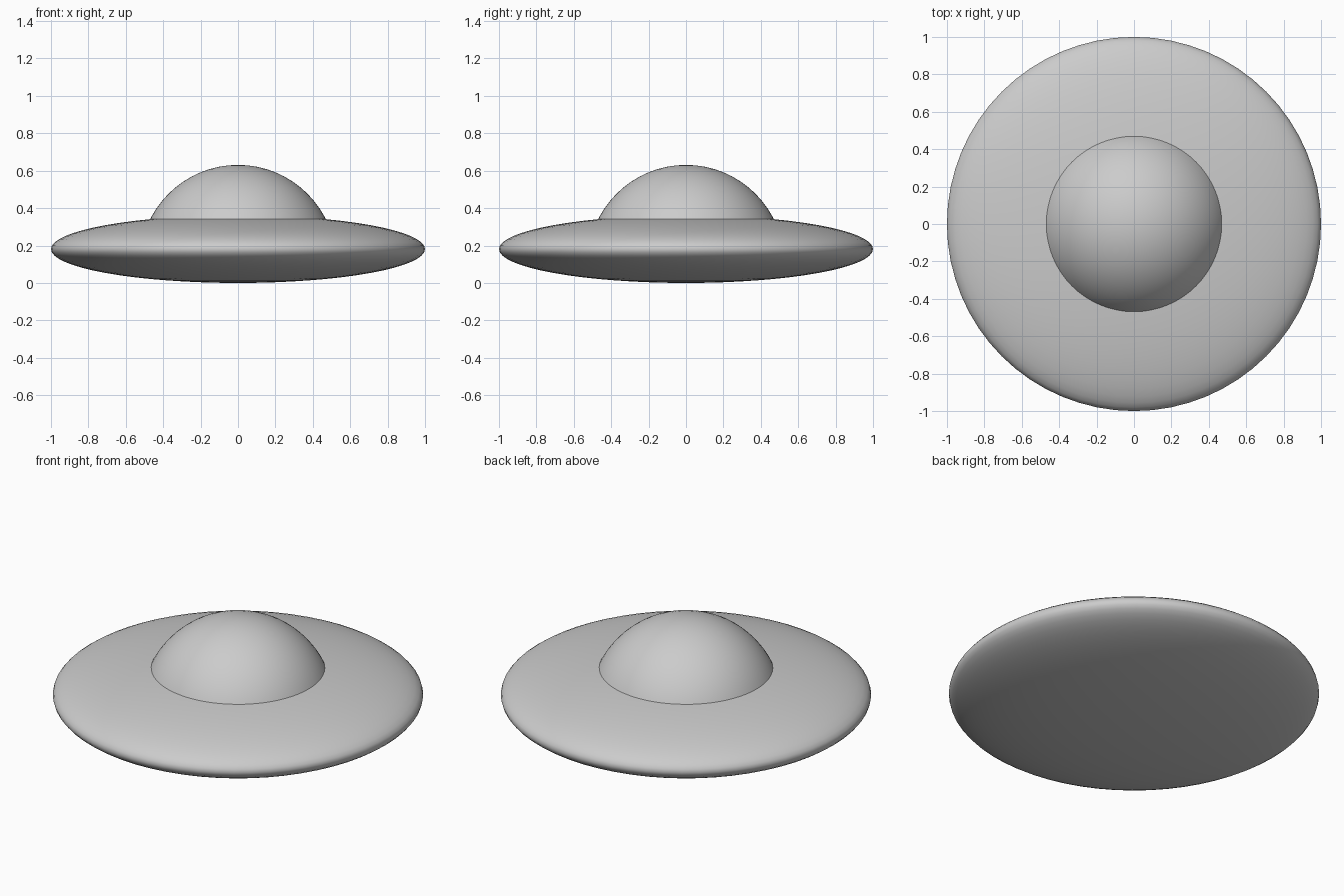
import bpy, bmesh, math

if "Cube" in bpy.data.objects:
    bpy.data.objects.remove(bpy.data.objects["Cube"])

SEGMENTS = 64

grey = bpy.data.materials.new("light_grey")
grey.diffuse_color = (0.6, 0.6, 0.6, 1)
grey.use_nodes = True
grey.node_tree.nodes["Principled BSDF"].inputs["Base Color"].default_value = grey.diffuse_color


def rounded_part(name, radius, half_height, centre_z, cut_z=None):
    """Squashed ball, optionally keeping only what lies above cut_z."""
    bm = bmesh.new()
    bmesh.ops.create_uvsphere(bm, u_segments=SEGMENTS, v_segments=SEGMENTS // 2, radius=1)
    for v in bm.verts:
        v.co.x *= radius
        v.co.y *= radius
        v.co.z = v.co.z * half_height + centre_z
    if cut_z is not None:
        bmesh.ops.bisect_plane(bm, geom=bm.verts[:] + bm.edges[:] + bm.faces[:],
                               plane_co=(0, 0, cut_z), plane_no=(0, 0, 1), clear_inner=True)
    for f in bm.faces:
        f.smooth = True
    mesh = bpy.data.meshes.new(name)
    bm.to_mesh(mesh)
    bm.free()
    mesh.materials.append(grey)
    obj = bpy.data.objects.new(name, mesh)
    bpy.context.collection.objects.link(obj)
    return obj


# Flat lens-shaped hull
rounded_part("saucer_hull", 1.0, 0.181, 0.181)

# Cabin dome, its open rim sunk just into the hull
rounded_part("cabin_dome", 0.525, 0.525, 0.106, cut_z=0.325)
